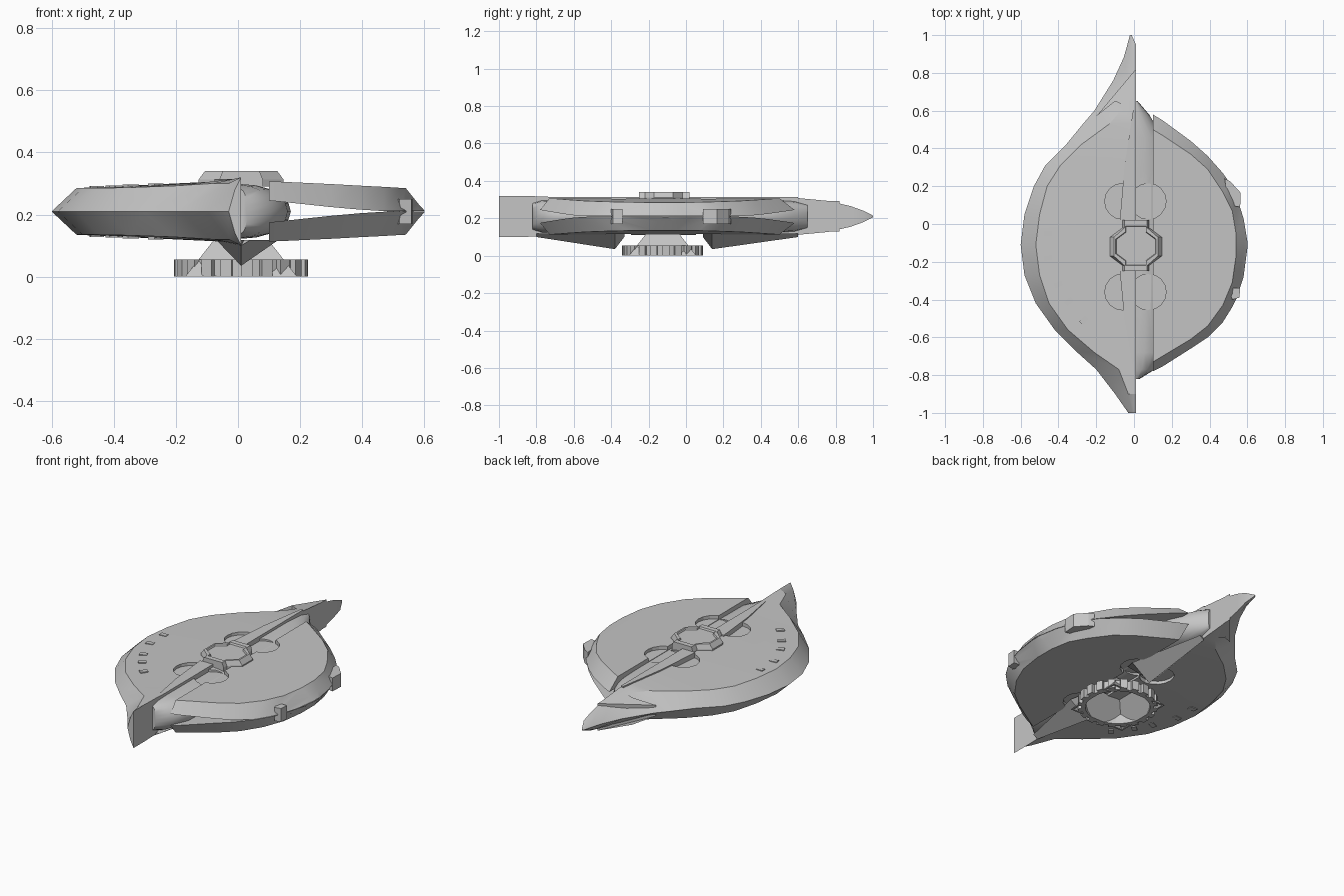
import bpy, bmesh, math
from mathutils import Vector

if "Cube" in bpy.data.objects:
    bpy.data.objects.remove(bpy.data.objects["Cube"])

grey = bpy.data.materials.new("hull_grey")
grey.diffuse_color = (0.56, 0.56, 0.56, 1)
grey.use_nodes = True
grey.node_tree.nodes["Principled BSDF"].inputs["Base Color"].default_value = grey.diffuse_color
ZC = 0.21      # height of the rim line
SPLIT = 0.01   # x of the long seam


def finish(name, bm, smooth=None):
    bmesh.ops.remove_doubles(bm, verts=bm.verts, dist=0.0004)
    bmesh.ops.recalc_face_normals(bm, faces=bm.faces)
    me = bpy.data.meshes.new(name)
    bm.to_mesh(me)
    bm.free()
    ob = bpy.data.objects.new(name, me)
    bpy.context.collection.objects.link(ob)
    me.materials.append(grey)
    if smooth:
        bpy.ops.object.select_all(action='DESELECT')
        ob.select_set(True)
        bpy.context.view_layer.objects.active = ob
        bpy.ops.object.shade_smooth_by_angle(angle=math.radians(smooth))
    return ob


def loft(name, sections, caps=True, smooth=None):
    """Skin a list of closed sections with equal point counts."""
    bm = bmesh.new()
    rings = [[bm.verts.new(p) for p in s] for s in sections]
    n = len(rings[0])
    for a, b in zip(rings, rings[1:]):
        for i in range(n):
            j = (i + 1) % n
            bm.faces.new((a[i], a[j], b[j], b[i]))
    if caps:
        bm.faces.new(rings[0])
        bm.faces.new(rings[-1])
    return finish(name, bm, smooth)


def prism(name, outline, z0, z1):
    return loft(name, [[(x, y, z) for x, y in outline] for z in (z0, z1)])


# Long half with the two pointed ends: y, rim x, deck edge x, seam height, edge height
long_half = [
    (-1.00, -.03, -.01, .11, .07), (-.90, -.10, -.03, .11, .09),
    (-.77, -.20, -.08, .107, .09), (-.68, -.30, -.21, .102, .082),
    (-.56, -.42, -.35, .10, .077), (-.42, -.52, -.45, .10, .075),
    (-.27, -.58, -.50, .10, .075), (-.11, -.60, -.52, .10, .075),
    (.05, -.58, -.50, .10, .075), (.20, -.53, -.46, .10, .075),
    (.31, -.47, -.39, .10, .077), (.42, -.36, -.28, .10, .08),
    (.53, -.27, -.13, .10, .085), (.60, -.21, -.07, .098, .085),
    (.76, -.11, -.03, .083, .06), (.88, -.055, -.02, .055, .04),
    (.95, -.035, -.012, .03, .02), (1.0, -.022, -.018, .004, .003)]
sections = []
for y, xo, xi, h, e in long_half:
    s = SPLIT if y < .99 else -.012
    sections.append([(s, y, ZC + h), (xi, y, ZC + e), (xo, y, ZC),
                     (xi, y, ZC - e), (s, y, ZC - h)])
hulls = [loft("long_half_hull", sections, smooth=25)]

# Short half: upper and lower shells that part towards the seam
# x, rim front y, deck front y, deck back y, rim back y, deck height, gap
short_half = [
    (.10, -.78, -.73, .50, .58, .097, .035), (.15, -.755, -.70, .47, .55, .095, .03),
    (.30, -.66, -.61, .37, .44, .088, .014), (.39, -.60, -.54, .29, .36, .083, .006),
    (.47, -.52, -.43, .17, .27, .079, .001), (.52, -.44, -.31, .07, .20, .076, .001),
    (.54, -.40, -.17, -.05, .155, .075, .001), (.58, -.28, -.15, -.07, .03, .025, .001),
    (.60, -.13, -.12, -.10, -.09, .003, .001)]
for side, name in ((1, "upper_shell"), (-1, "lower_shell")):
    hulls.append(loft(name, [
        [(x, a, ZC + side * g), (x, b, ZC + side * t),
         (x, c, ZC + side * t), (x, d, ZC + side * g)]
        for x, a, b, c, d, t, g in short_half], smooth=25))

# Rounded core filling the channel between the seam and the shells
core = []
for y, w, h in ((-.82, .02, .07), (-.77, .10, .085), (-.68, .15, .088), (-.3, .16, .088),
                (.3, .16, .088), (.46, .14, .088), (.58, .07, .08), (.65, .01, .06)):
    core.append([(SPLIT + w * math.cos(t), y, ZC + h * math.sin(t))
                 for t in [math.radians(-90 + 18 * i) for i in range(11)]])
hulls.append(loft("channel_core", core, smooth=40))

# Rounded recesses beside the seam, cut into both decks
bm = bmesh.new()
for x in (-.06, .075):
    for y in (.12, -.36):
        for z in (.33, .09):
            r = bmesh.ops.create_cone(bm, cap_ends=True, segments=16, radius1=.095,
                                      radius2=.095, depth=.09)
            for v in r["verts"]:
                v.co += Vector((x, y, z))
cutter = finish("recess_cutter", bm)
cutter.hide_render = True
cutter.hide_viewport = True
for ob in hulls:
    mod = ob.modifiers.new("recesses", 'BOOLEAN')
    mod.operation = 'DIFFERENCE'
    mod.solver = 'EXACT'
    mod.use_self = True
    mod.object = cutter

# Tapered ridges running along the seam
for name, y0, y1 in (("back_ridge", .02, .60), ("front_ridge", -.25, -.77)):
    ym = y0 + (y1 - y0) * .5
    prism(name, [(SPLIT, y0), (-.075, y0), (-.05, ym), (-.005, y1), (SPLIT, y1)], .27, .314)

# Swept wedge at the back point
loft("back_wedge", [[(SPLIT, .60, z), (-.10, .65, z), (-.20, .57, ZC + (z - ZC) * .4),
                     (SPLIT, .82, z)] for z in (.13, .292)])

# Stepped hub on top: raised frame with a sunken middle
hub = [(-.06, .02), (.08, .02), (.08, -.02), (.147, -.07), (.147, -.17), (.08, -.22),
       (.08, -.25), (-.06, -.25), (-.06, -.22), (-.127, -.17), (-.127, -.07), (-.06, -.02)]


def hub_ring(k, z):
    return [(.01 + (x - .01) * k, -.115 + (y + .115) * (k if k < .8 else 1), z) for x, y in hub]


loft("top_hub", [hub_ring(1, .29), hub_ring(1, .312), hub_ring(.85, .34),
                 hub_ring(.78, .34), hub_ring(.75, .33)])

# Toothed ring underneath
CX, CY, TEETH = .01, -.125, 20
profile = []
for i in range(TEETH):
    for f, r in ((0, .216), (.55, .216), (.56, .196), (.99, .196)):
        profile.append((r, (i + f) / TEETH * math.tau))


def ring_at(z, radius=None):
    return [(CX + (radius or r) * math.cos(a), CY + (radius or r) * math.sin(a), z)
            for r, a in profile]


loft("toothed_ring", [ring_at(0), ring_at(.055), ring_at(.055, .175), ring_at(0, .175),
                      ring_at(0)], caps=False)


# Open square funnel between ring and hull
def square(r, z):
    return [(CX + sx * r, CY + sy * r, z) for sx, sy in ((1, 1), (-1, 1), (-1, -1), (1, -1))]


loft("base_funnel", [square(.18, 0), square(.09, .115), square(.08, .115),
                     square(.17, 0), square(.18, 0)], caps=False)

# Keels hanging below the seam
for name, ys in (("front_keel", (-.80, -.38, -.33)), ("back_keel", (.60, .14, .09))):
    loft(name, [[(SPLIT + .02 - w, y, .118), (SPLIT + .02 + w, y, .118), (SPLIT, y, z)]
                for y, w, z in zip(ys, (.01, .10, .09), (.10, .035, .10))])

# Little fins on the short half's rim
for name, pts in (("rim_fin_back", [(.48, .24), (.51, .225), (.565, .165), (.562, .09), (.5, .1)]),
                  ("rim_fin_front", [(.50, -.34), (.562, -.34), (.558, -.39), (.52, -.40)])):
    prism(name, pts, .17, .25)

# Small window plates along the long half's edge, both decks
for i, (x, y, a) in enumerate(((-.455, -.05, 0), (-.455, -.18, 8), (-.40, -.32, 25),
                               (-.345, -.41, 38), (-.265, -.51, 50))):
    for side, label in ((1, "upper"), (-1, "lower")):
        z = ZC + side * (.0995 - .025 * (-x + SPLIT) / .53)
        c, s = math.cos(math.radians(a)), math.sin(math.radians(a))
        prism(f"{label}_window_{i + 1}",
              [(x + u * c - v * s, y + u * s + v * c)
               for u, v in ((-.022, -.014), (.022, -.014), (.022, .014), (-.022, .014))],
              z - .004, z + .004)
